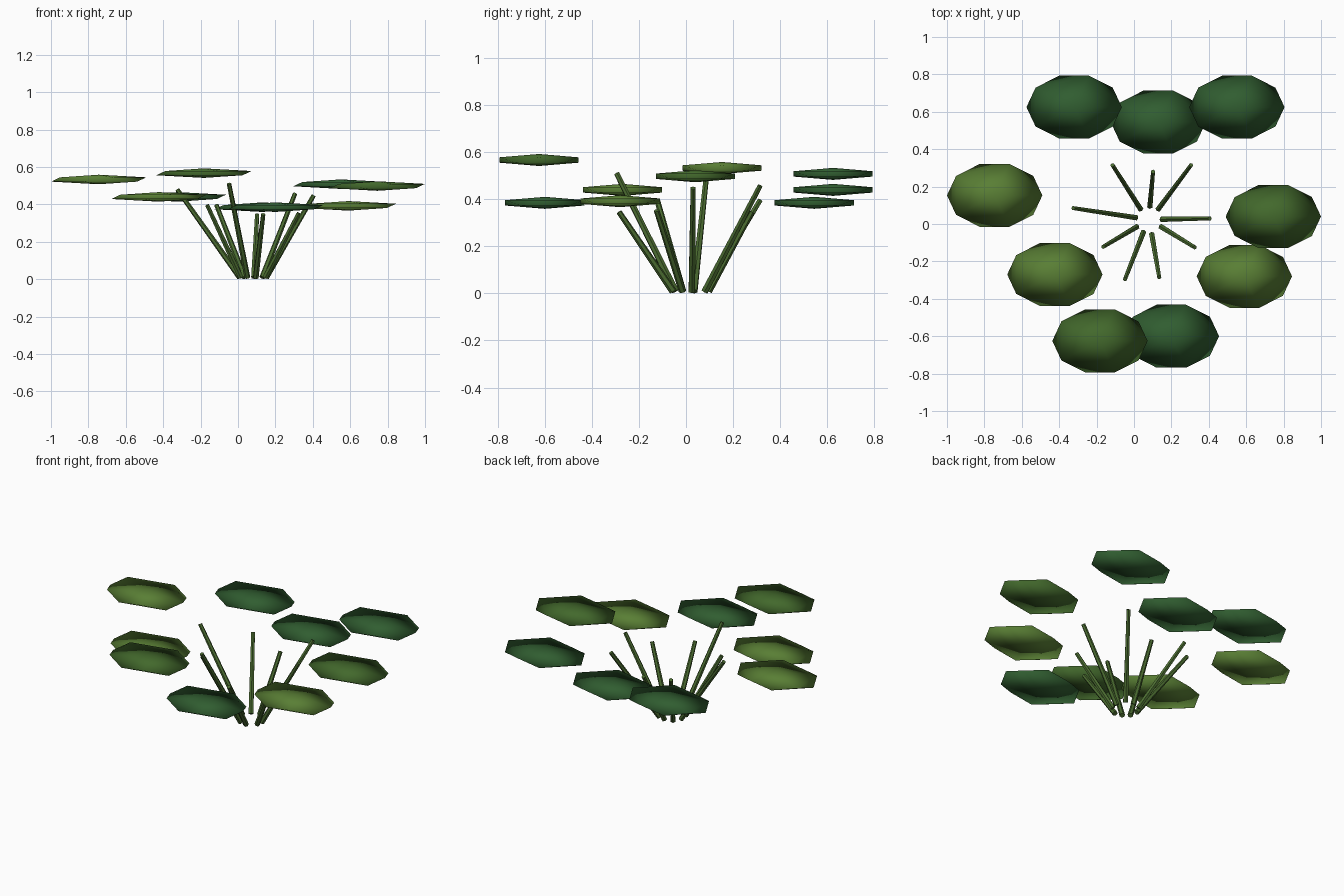
import bpy
from mathutils import Vector

if "Cube" in bpy.data.objects:
    bpy.data.objects.remove(bpy.data.objects["Cube"])


def material(name, rgb):
    m = bpy.data.materials.new(name)
    m.diffuse_color = (*rgb, 1)
    m.use_nodes = True
    m.node_tree.nodes["Principled BSDF"].inputs["Base Color"].default_value = m.diffuse_color
    return m


light = material("light_green", (0.10, 0.21, 0.035))
mid = material("mid_green", (0.055, 0.14, 0.025))
dark = material("dark_green", (0.03, 0.11, 0.03))
stem_mat = material("stem_green", (0.07, 0.15, 0.03))


# Leaf pad: a flattened, smooth-shaded icosahedron
def leaf(name, centre, mat):
    bpy.ops.mesh.primitive_ico_sphere_add(subdivisions=1, radius=1, location=centre)
    o = bpy.context.object
    o.name = name
    o.scale = (0.285, 0.198, 0.0255)
    bpy.ops.object.transform_apply(location=False, rotation=False, scale=True)
    bpy.ops.object.shade_smooth()
    o.data.materials.append(mat)


# Stem: a slim tapered six-sided rod between two points
def stem(name, base, tip):
    a, b = Vector(base), Vector(tip)
    d = b - a
    bpy.ops.mesh.primitive_cone_add(vertices=6, radius1=0.016, radius2=0.012,
                                    depth=d.length, location=(a + b) / 2)
    o = bpy.context.object
    o.name = name
    o.rotation_euler = d.to_track_quat('Z', 'Y').to_euler()
    bpy.ops.object.shade_smooth_by_angle()
    o.data.materials.append(stem_mat)


# Each frond: leaf centre, stem base (x, y), stem tip (x, y), leaf colour
fronds = [
    ((-0.32, 0.625, 0.44), (0.035, 0.08), (-0.115, 0.315), dark),
    ((0.13, 0.545, 0.385), (0.085, 0.095), (0.102, 0.28), dark),
    ((0.55, 0.625, 0.508), (0.13, 0.08), (0.305, 0.315), dark),
    ((-0.745, 0.153, 0.533), (0.01, 0.034), (-0.325, 0.085), light),
    ((0.745, 0.04, 0.498), (0.15, 0.025), (0.405, 0.03), mid),
    ((-0.423, -0.27, 0.44), (0.015, -0.015), (-0.165, -0.122), light),
    ((0.59, -0.28, 0.392), (0.145, -0.015), (0.325, -0.125), light),
    ((-0.182, -0.625, 0.567), (0.05, -0.045), (-0.048, -0.295), mid),
    ((0.20, -0.60, 0.385), (0.095, -0.055), (0.135, -0.285), dark),
]
for i, (c, base, tip, mat) in enumerate(fronds, 1):
    leaf(f"leaf_{i}", c, mat)
    stem(f"stem_{i}", (*base, 0.009), (*tip, c[2] * 0.9))
